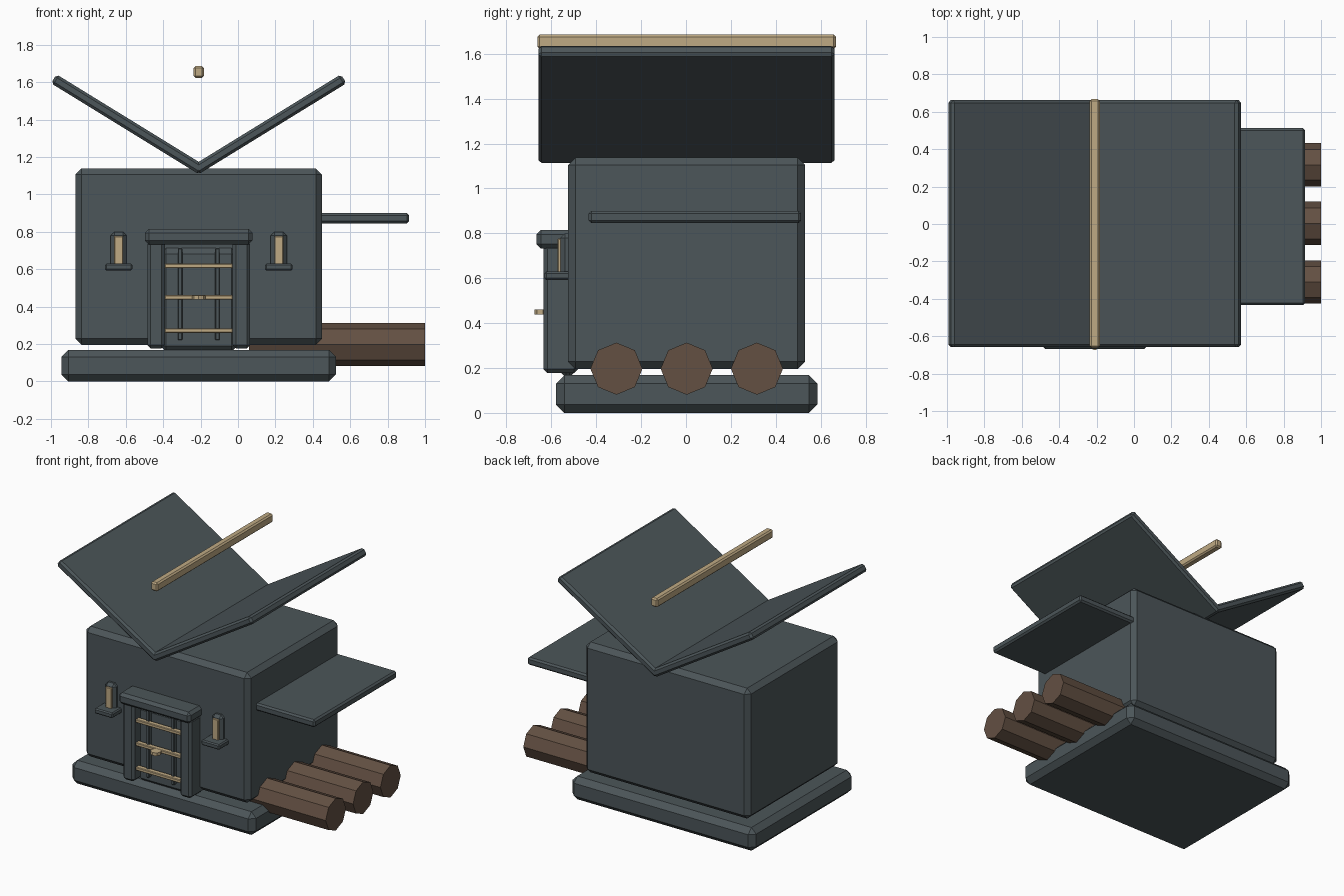
import bpy
import math
from mathutils import Vector

cube = bpy.data.objects.get("Cube")
if cube:
    bpy.data.objects.remove(cube, do_unlink=True)


def material(name, color):
    mat = bpy.data.materials.new(name)
    mat.use_nodes = True
    mat.diffuse_color = (*color, 1)
    mat.node_tree.nodes["Principled BSDF"].inputs["Base Color"].default_value = (*color, 1)
    return mat


slate = material("slate", (0.072, 0.092, 0.1))
wood = material("brown wood", (0.125, 0.08, 0.055))
tan = material("pale tan", (0.52, 0.4, 0.23))


def box(name, xs, ys, zs, mat, bevel=0.0):
    """Box between two limits on each axis, with single chamfered edges."""
    size = Vector((xs[1] - xs[0], ys[1] - ys[0], zs[1] - zs[0]))
    centre = (sum(xs) / 2, sum(ys) / 2, sum(zs) / 2)
    bpy.ops.mesh.primitive_cube_add(size=1, location=centre)
    obj = bpy.context.object
    obj.name = name
    for v in obj.data.vertices:
        v.co = v.co * size
    obj.data.materials.append(mat)
    if bevel:
        mod = obj.modifiers.new("chamfer", "BEVEL")
        mod.width = bevel
        mod.segments = 1
    return obj


def cylinder(name, sides, radius, depth, location, rotation, mat):
    bpy.ops.mesh.primitive_cylinder_add(vertices=sides, radius=radius, depth=depth,
                                        location=location, rotation=rotation)
    obj = bpy.context.object
    obj.name = name
    obj.data.materials.append(mat)
    return obj


MID = -0.21  # centre line of the house

# Foundation and walls
box("foundation", (-0.945, 0.525), (-0.58, 0.585), (0, 0.168), slate, 0.038)
box("house_body", (-0.87, 0.45), (-0.525, 0.53), (0.195, 1.138), slate, 0.033)

# Two roof slabs meeting in a valley, each swung up about its inner end
ANGLE = math.radians(31.6)
LENGTH, OVERLAP = 0.91, 0.02
for side, name in ((-1, "roof_slab_right"), (1, "roof_slab_left")):
    slab = box(name, (-(LENGTH + OVERLAP) / 2, (LENGTH + OVERLAP) / 2),
               (-0.658, 0.662), (-0.028, 0.028), slate, 0.014)
    reach = (LENGTH - OVERLAP) / 2
    slab.location.x = MID + side * reach * math.cos(ANGLE)
    slab.location.z = 1.141 + reach * math.sin(ANGLE)
    slab.rotation_euler.y = -side * ANGLE

box("ridge_beam", (MID - 0.027, MID + 0.027), (-0.662, 0.668), (1.622, 1.685), tan, 0.01)

# Side awning and the stack of logs beneath it
box("side_awning", (0.38, 0.915), (-0.434, 0.513), (0.845, 0.9), slate, 0.012)
for i, y in enumerate((-0.31, 0.003, 0.316)):
    cylinder(f"log_{i + 1}", 8, 0.116, 0.94, (0.53, y, 0.197),
             (0, math.pi / 2, 0), wood)

# Doorway
for side, name in ((-1, "door_post_right"), (1, "door_post_left")):
    x = MID + side * 0.228
    box(name, (x - 0.047, x + 0.047), (-0.635, -0.48), (0.177, 0.75), slate, 0.018)
box("door_lintel", (MID - 0.287, MID + 0.287), (-0.667, -0.5), (0.733, 0.814), slate, 0.02)
box("door_panel", (MID - 0.205, MID + 0.205), (-0.565, -0.49), (0.158, 0.712), slate, 0.03)
for side, name in ((-1, "door_bar_right"), (1, "door_bar_left")):
    x = MID + side * 0.1
    box(name, (x - 0.012, x + 0.012), (-0.592, -0.555), (0.22, 0.712), slate, 0.004)
for i, z in enumerate((0.272, 0.449, 0.617)):
    box(f"door_strap_{i + 1}", (MID - 0.182, MID + 0.182), (-0.613, -0.575),
        (z - 0.012, z + 0.012), tan, 0.004)
cylinder("door_handle", 8, 0.037, 0.022, (MID, -0.638, 0.449), (0, 0, 0), tan)

# Windows with protruding panes and sills
for side, name in ((-1, "window_right"), (1, "window_left")):
    x = MID + side * 0.428
    box(name + "_frame", (x - 0.043, x + 0.043), (-0.56, -0.5), (0.607, 0.8), slate, 0.02)
    box(name + "_pane", (x - 0.024, x + 0.024), (-0.572, -0.53), (0.62, 0.777), tan, 0.004)
    box(name + "_sill", (x - 0.073, x + 0.073), (-0.63, -0.5), (0.592, 0.63), slate, 0.008)
